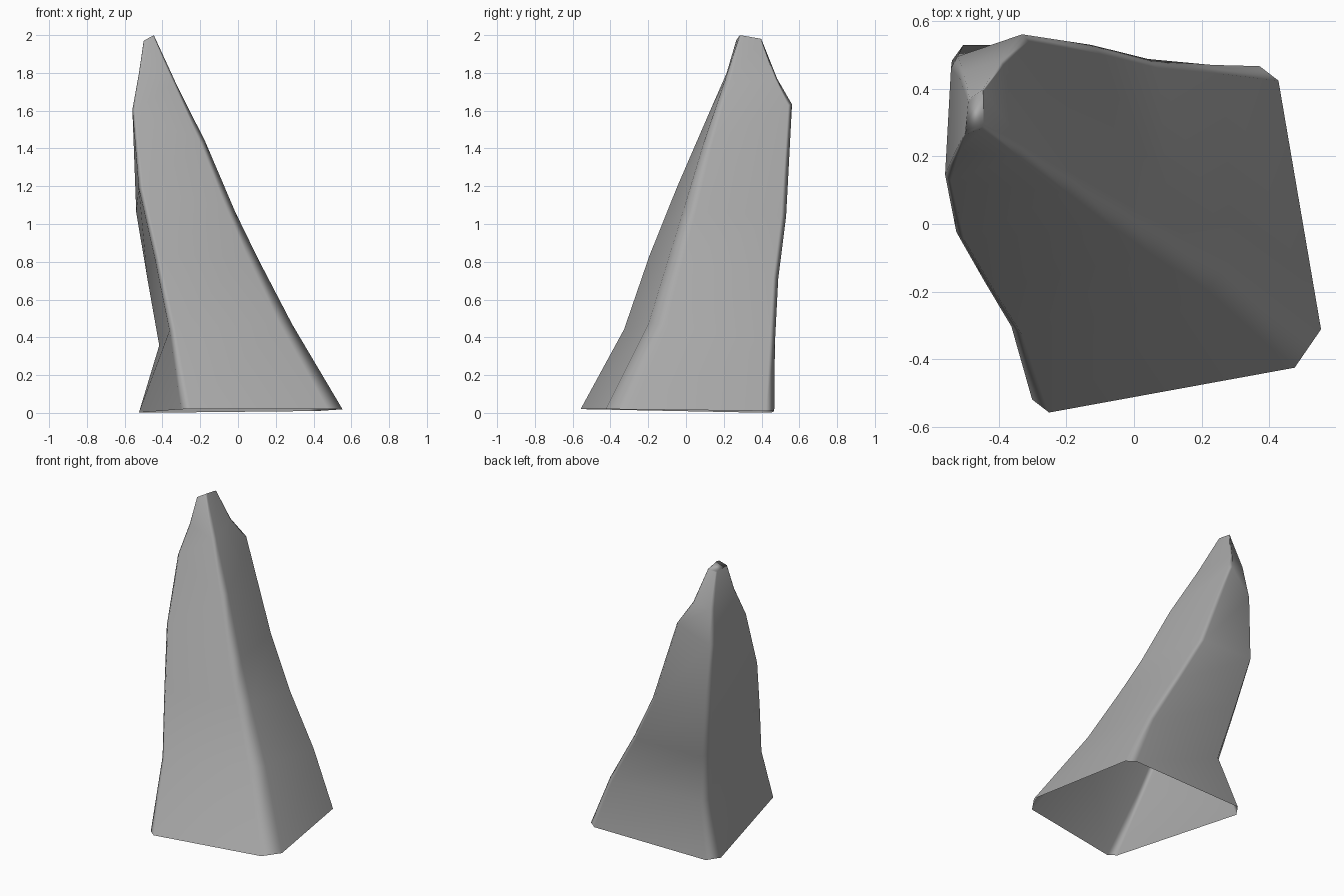
import bpy, bmesh
from mathutils import Vector

cube = bpy.data.objects.get("Cube")
if cube:
    bpy.data.objects.remove(cube, do_unlink=True)

# Plain stone material
stone = bpy.data.materials.new("stone_grey")
stone.use_nodes = True
GREY = (0.4, 0.4, 0.4, 1)
stone.diffuse_color = GREY
stone.node_tree.nodes["Principled BSDF"].inputs["Base Color"].default_value = GREY

# Four corner ridges of the leaning spike, each listed from base to tip
front_right = [(-.29, -.565, .02), (-.36, -.335, .44), (-.44, -.2, .83),
               (-.525, -.05, 1.2), (-.56, .13, 1.61), (-.525, .215, 1.8), (-.5, .265, 1.97)]
front_left = [(.57, -.408, .02), (.29, -.18, .48), (.11, -.075, .83),
              (-.005, -.005, 1.07), (-.155, .09, 1.41), (-.32, .2, 1.74), (-.445, .285, 2.0)]
back_left = [(.42, .468, .01), (.265, .476, .37), (.07, .49, .71),
             (-.105, .53, 1.04), (-.32, .565, 1.64), (-.39, .485, 1.77), (-.445, .4, 1.98)]
back_right = [(-.545, .45, 0), (-.422, .37, .35), (-.485, .455, .71),
              (-.54, .53, 1.05), (-.54, .49, 1.5), (-.515, .45, 1.74), (-.49, .37, 1.96)]
ridges = [front_right, front_left, back_left, back_right]
chamfers = [.045, .11, .05, .08]


def chamfered_ring(corners):
    """Replace each corner by two points set back along its two sides."""
    pts = [Vector(c) for c in corners]
    ring = []
    for i, p in enumerate(pts):
        for q in (pts[i - 1], pts[(i + 1) % len(pts)]):
            ring.append(p.lerp(q, chamfers[i]))
    return ring


# Loft the rings into an open-based shell with a small cap at the tip
bm = bmesh.new()
rings = [[bm.verts.new(p) for p in chamfered_ring(level)] for level in zip(*ridges)]
for low, high in zip(rings, rings[1:]):
    for i in range(len(low)):
        j = (i + 1) % len(low)
        bm.faces.new((low[i], low[j], high[j], high[i]))
bm.faces.new(rings[-1])
for face in bm.faces:
    face.smooth = True

mesh = bpy.data.meshes.new("rock_spike")
bm.to_mesh(mesh)
bm.free()
mesh.materials.append(stone)
rock = bpy.data.objects.new("rock_spike", mesh)
bpy.context.collection.objects.link(rock)

# Keep the broad faces flat and shade only the chamfers softly
rock.modifiers.new("flat_face_shading", 'WEIGHTED_NORMAL')
